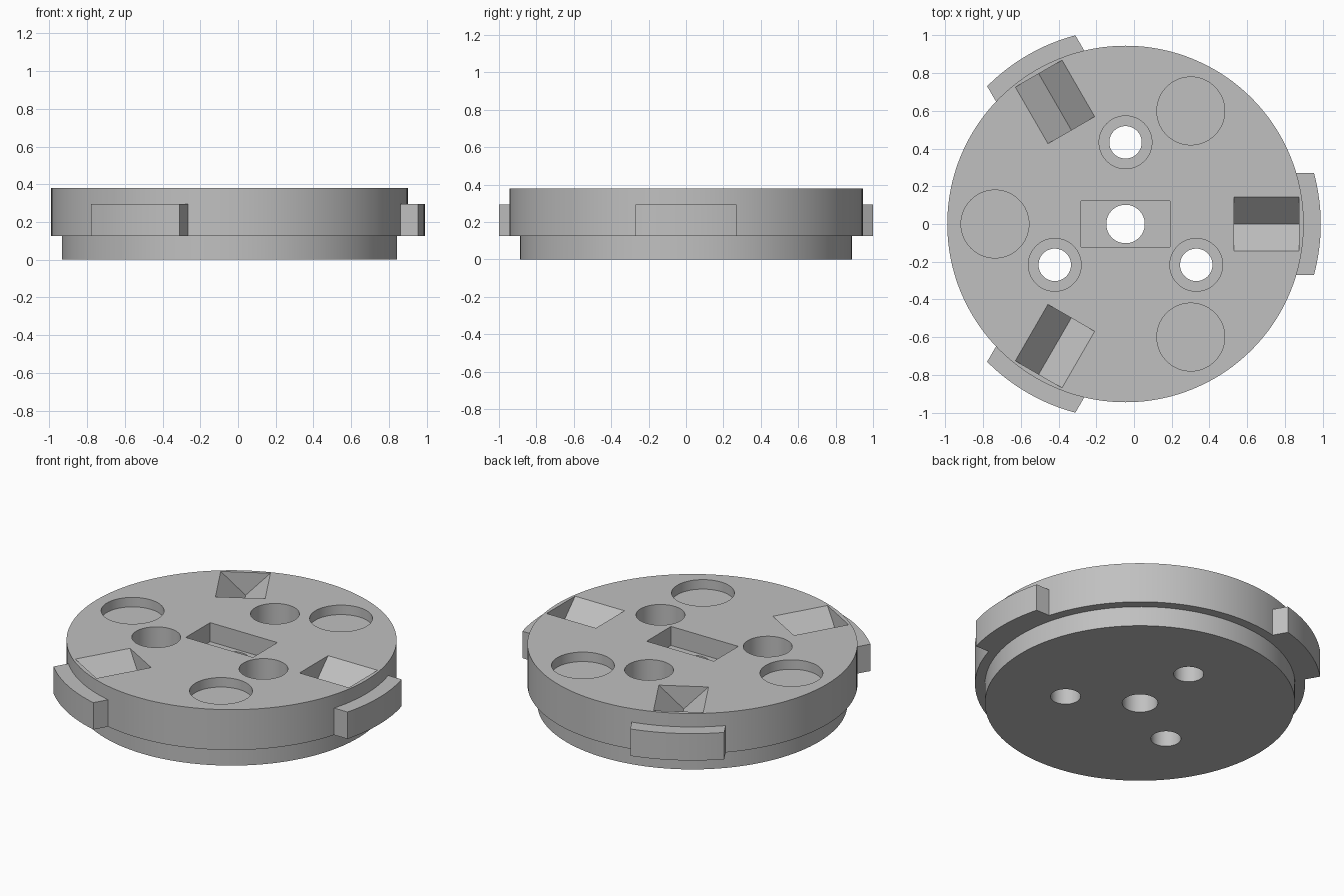
import bpy, bmesh
from math import sin, cos, asin, pi, radians
from mathutils import Matrix

if "Cube" in bpy.data.objects:
    bpy.data.objects.remove(bpy.data.objects["Cube"])

CENTRE = Matrix.Translation((-0.045, 0, 0))
TOP, STEP = 0.38, 0.125
R_BODY, R_BASE, R_TAB = 0.945, 0.888, 1.035

grey = bpy.data.materials.new("plain grey")
grey.use_nodes = True
colour = (0.53, 0.53, 0.53, 1)
grey.diffuse_color = colour
grey.node_tree.nodes["Principled BSDF"].inputs["Base Color"].default_value = colour


def turn(degrees):
    return Matrix.Rotation(radians(degrees), 4, "Z")


def finish(name, bm, matrix):
    bmesh.ops.transform(bm, matrix=CENTRE @ matrix, verts=bm.verts)
    bmesh.ops.recalc_face_normals(bm, faces=bm.faces)
    mesh = bpy.data.meshes.new(name)
    bm.to_mesh(mesh)
    bm.free()
    mesh.materials.append(grey)
    obj = bpy.data.objects.new(name, mesh)
    bpy.context.collection.objects.link(obj)
    return obj


def prism(name, points, low, high, matrix=Matrix()):
    """Extrude a flat outline from low to high."""
    bm = bmesh.new()
    rings = [[bm.verts.new((x, y, z)) for x, y in points] for z in (low, high)]
    for ring in rings:
        bm.faces.new(ring)
    n = len(points)
    for i in range(n):
        j = (i + 1) % n
        bm.faces.new((rings[0][i], rings[0][j], rings[1][j], rings[1][i]))
    return finish(name, bm, matrix)


def circle(radius, x=0, sides=64):
    return [(x + radius * cos(2 * pi * i / sides), radius * sin(2 * pi * i / sides))
            for i in range(sides)]


def arc(radius, half_width, steps=16):
    half = asin(half_width / radius)
    angles = [half * (2 * i / steps - 1) for i in range(steps + 1)]
    return [(radius * cos(a), radius * sin(a)) for a in angles]


def smooth(obj):
    bpy.ops.object.select_all(action="DESELECT")
    obj.select_set(True)
    bpy.context.view_layer.objects.active = obj
    bpy.ops.object.shade_smooth_by_angle(angle=radians(30))


# Stepped disc body, turned from a profile
SIDES = 128
bm = bmesh.new()
profile = [(R_BASE, 0), (R_BASE, STEP), (R_BODY, STEP), (R_BODY, TOP)]
rings = [[bm.verts.new((x, y, z)) for x, y in circle(r, sides=SIDES)] for r, z in profile]
for lower, upper in zip(rings, rings[1:]):
    for i in range(SIDES):
        j = (i + 1) % SIDES
        bm.faces.new((lower[i], lower[j], upper[j], upper[i]))
bm.faces.new(rings[0])
bm.faces.new(rings[-1])
body = finish("disc_body", bm, Matrix())

# Cutters: centre hole and rectangular pocket
OVER = TOP + 0.1
cutters = [
    prism("centre_hole_cutter", circle(0.102), -0.1, OVER),
    prism("centre_pocket_cutter",
          [(-0.235, -0.122), (0.235, -0.122), (0.235, 0.122), (-0.235, 0.122)],
          TOP - 0.12, OVER),
]

# Cutters: V grooves, counterbored holes and shallow round pockets, three of each
along_x = Matrix(((0, 0, 1), (1, 0, 0), (0, 1, 0))).to_4x4()
half, depth, grow = 0.143, 0.145, 1.3
vee = [(0, TOP - depth)] + [(s * half * grow, TOP + depth * (grow - 1)) for s in (1, -1)]
for k in range(3):
    spin = 120 * k
    cutters += [
        prism("groove_cutter", vee, 0.575, 0.92, turn(spin) @ along_x),
        prism("screw_hole_cutter", circle(0.086, 0.433), -0.1, OVER, turn(spin + 90)),
        prism("counterbore_cutter", circle(0.14, 0.433), TOP - 0.19, OVER, turn(spin + 90)),
        prism("round_pocket_cutter", circle(0.18, 0.692), TOP - 0.06, OVER, turn(spin + 60)),
    ]

bpy.context.view_layer.objects.active = body
for cutter in cutters:
    cutter.hide_render = True
    cut = body.modifiers.new("cut", "BOOLEAN")
    cut.operation = "DIFFERENCE"
    cut.solver = "EXACT"
    cut.object = cutter
    bpy.ops.object.modifier_apply(modifier=cut.name)
    bpy.data.objects.remove(cutter)
smooth(body)

# Three locking tabs around the rim
for k, name in enumerate(("left_tab", "back_right_tab", "front_right_tab")):
    outline = arc(R_TAB, 0.27) + arc(R_BODY - 0.004, 0.27)[::-1]
    smooth(prism(name, outline, STEP, 0.295, turn(120 * k)))
